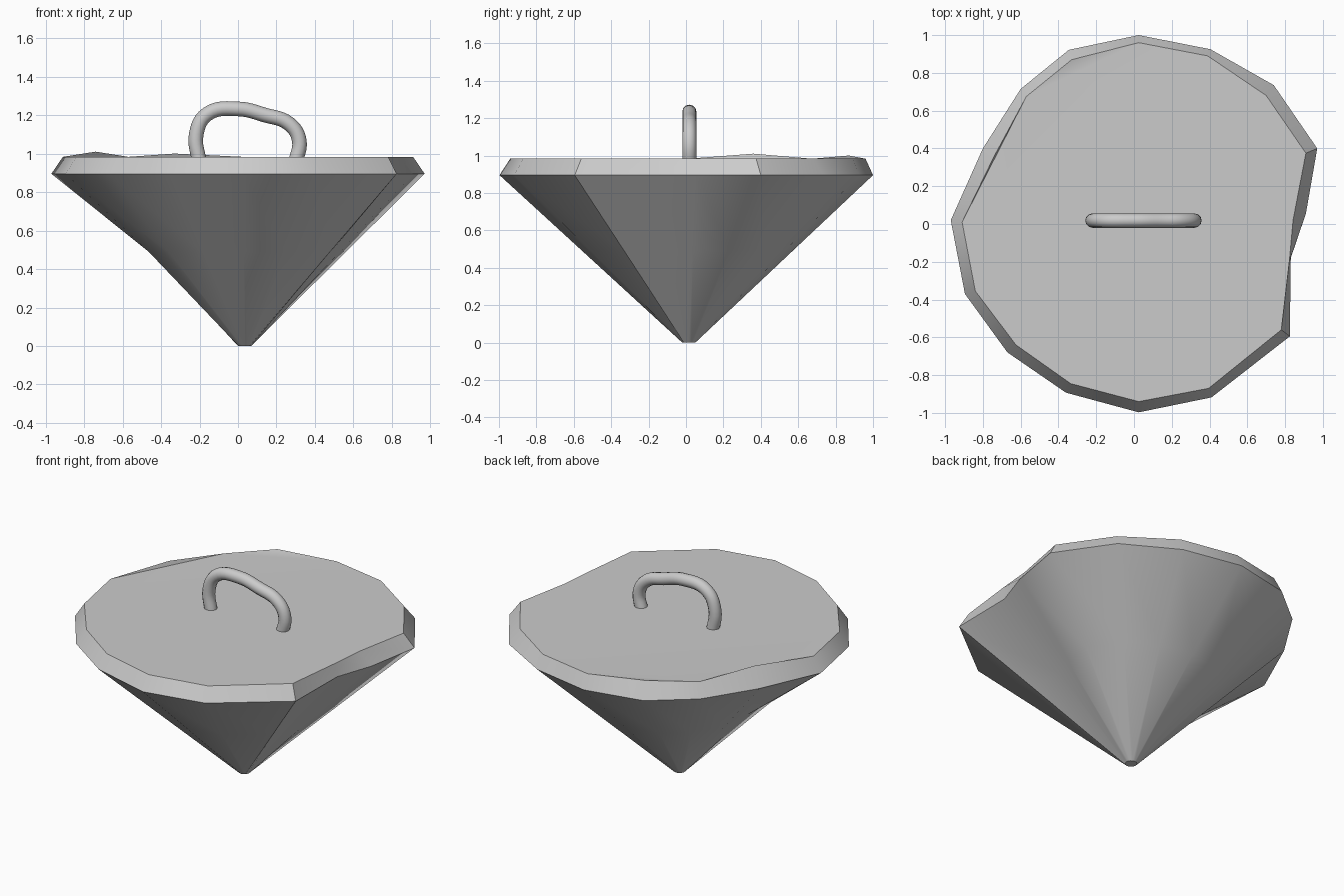
import bpy, bmesh, math

if "Cube" in bpy.data.objects:
    bpy.data.objects.remove(bpy.data.objects["Cube"])

# Rim outlines seen from above, clockwise from the back; two sides are chipped
OUTER = [(.025, 1), (.405, .925), (.74, .735), (.97, .40), (.91, .055), (.83, -.18),
         (.825, -.595), (.41, -.918), (.025, -.997), (-.36, -.893), (-.67, -.68),
         (-.895, -.37), (-.97, .02), (-.80, .40), (-.60, .715), (-.345, .922)]
INNER = [(.025, .96), (.39, .89), (.70, .68), (.91, .375), (.842, .02), (.822, -.20),
         (.78, -.56), (.395, -.87), (.025, -.94), (-.335, -.845), (-.625, -.64),
         (-.84, -.355), (-.91, .01), (-.74, .36), (-.57, .675), (-.33, .87)]
N = len(OUTER)
RIM_Z, TOP_Z, MID_Z = .895, .983, .49


def link(name, data):
    ob = bpy.data.objects.new(name, data)
    bpy.context.collection.objects.link(ob)
    bpy.context.view_layer.objects.active = ob
    ob.select_set(True)
    return ob


# Cone body: small tip, dented middle, chipped rim and top
bm = bmesh.new()
tip = [(.035 + .035 * math.sin(i * math.tau / N), .015 + .035 * math.cos(i * math.tau / N))
       for i in range(N)]
t = MID_Z / RIM_Z
dent = {12: .85, 11: .95}
mid = []
for i in range(N):
    k = dent.get(i, 1)
    mid.append(tuple((a + (b - a) * t) * k for a, b in zip(tip[i], OUTER[i])))
lift = {13: .027, 15: .017}


def ring(points, z, offsets={}):
    return [bm.verts.new((x, y, z + offsets.get(i, 0))) for i, (x, y) in enumerate(points)]


rings = [ring(tip, 0), ring(mid, MID_Z), ring(OUTER, RIM_Z), ring(INNER, TOP_Z, lift)]
for a, b in zip(rings, rings[1:]):
    for i in range(N):
        j = (i + 1) % N
        bm.faces.new((a[i], a[j], b[j], b[i]))
bm.faces.new(rings[0])
top = rings[3]
bm.faces.new([top[i] for i in range(N) if i not in lift])
for i in lift:
    bm.faces.new((top[i - 1], top[i], top[(i + 1) % N]))
bmesh.ops.recalc_face_normals(bm, faces=bm.faces)
mesh = bpy.data.meshes.new("cone_body")
bm.to_mesh(mesh)
bm.free()
link("cone_body", mesh)
bpy.ops.object.shade_smooth_by_angle(angle=math.radians(35))
bpy.ops.object.select_all(action='DESELECT')

# Bent tube handle
PATH = [(-.20, .95), (-.217, 1.10), (-.16, 1.205), (0, 1.232), (.14, 1.20),
        (.265, 1.155), (.318, 1.07), (.298, .95)]
curve = bpy.data.curves.new("handle", 'CURVE')
curve.dimensions = '3D'
curve.bevel_depth = .038
curve.bevel_resolution = 4
curve.resolution_u = 6
curve.use_fill_caps = True
spline = curve.splines.new('BEZIER')
spline.bezier_points.add(len(PATH) - 1)
for p, (x, z) in zip(spline.bezier_points, PATH):
    p.co = (x, .018, z)
    p.handle_left_type = p.handle_right_type = 'AUTO'
link("handle", curve)
bpy.ops.object.convert(target='MESH')
bpy.ops.object.shade_smooth_by_angle(angle=math.radians(40))
